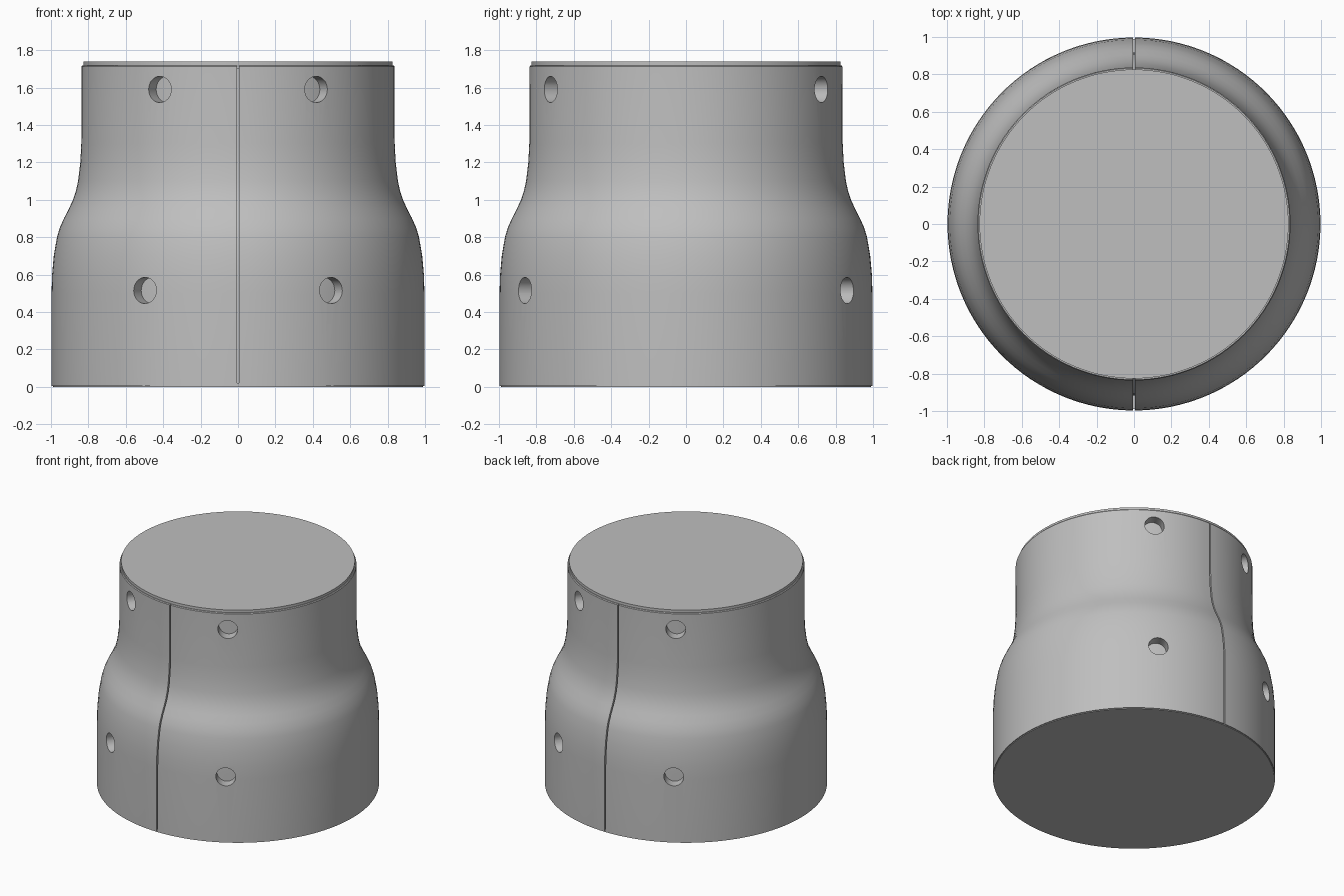
import bpy, bmesh, math
from mathutils import Matrix, Vector

cube = bpy.data.objects.get("Cube")
if cube:
    bpy.data.objects.remove(cube, do_unlink=True)

grey = bpy.data.materials.new("plain grey")
grey.use_nodes = True
COLOUR = (0.52, 0.52, 0.52, 1)
grey.diffuse_color = COLOUR
grey.node_tree.nodes["Principled BSDF"].inputs["Base Color"].default_value = COLOUR

# Outer outline of the sleeve: (radius, height)
OUTLINE = [(0.997, 0.005), (0.997, 0.5), (0.994, 0.6), (0.985, 0.7), (0.968, 0.8),
           (0.953, 0.85), (0.931, 0.9), (0.905, 0.95), (0.882, 1.0), (0.866, 1.05),
           (0.855, 1.1), (0.843, 1.2), (0.838, 1.3), (0.837, 1.712), (0.832, 1.718)]
SEAM = 0.005      # half width of the seam
WALL = 0.08       # sleeve thickness


def finish(bm, name):
    bmesh.ops.recalc_face_normals(bm, faces=bm.faces)
    mesh = bpy.data.meshes.new(name)
    bm.to_mesh(mesh)
    bm.free()
    mesh.materials.append(grey)
    obj = bpy.data.objects.new(name, mesh)
    bpy.context.collection.objects.link(obj)
    return obj


def smooth(obj):
    bpy.ops.object.select_all(action="DESELECT")
    obj.select_set(True)
    bpy.context.view_layer.objects.active = obj
    bpy.ops.object.shade_smooth_by_angle(angle=math.radians(35))


def lathe(name, profile, steps=128):
    """Closed solid of revolution with flat ends."""
    bm = bmesh.new()
    rings = [[bm.verts.new((r * math.cos(i * math.tau / steps),
                            r * math.sin(i * math.tau / steps), z))
              for i in range(steps)] for r, z in profile]
    for low, high in zip(rings, rings[1:]):
        for i in range(steps):
            j = (i + 1) % steps
            bm.faces.new((low[i], low[j], high[j], high[i]))
    bm.faces.new(rings[0])
    bm.faces.new(rings[-1])
    obj = finish(bm, name)
    smooth(obj)
    return obj


def half_sleeve(name, side, steps=64):
    """Half of the thick sleeve, stopping just short of the seam plane."""
    loop = OUTLINE + [(r - WALL - 0.01, z) for r, z in reversed(OUTLINE)]
    bm = bmesh.new()
    sections = []
    for i in range(steps + 1):
        section = []
        for r, z in loop:
            edge = math.asin(SEAM / r)
            a = -math.pi / 2 + edge + (math.pi - 2 * edge) * i / steps
            section.append(bm.verts.new((side * r * math.cos(a), r * math.sin(a), z)))
        sections.append(section)
    count = len(loop)
    for a, b in zip(sections, sections[1:]):
        for k in range(count):
            n = (k + 1) % count
            bm.faces.new((a[k], a[n], b[n], b[k]))
    bm.faces.new(sections[0])
    bm.faces.new(sections[-1])
    return finish(bm, name)


# Radial drill for the screw holes
bm = bmesh.new()
for height in (0.515, 1.59):
    for degrees in (60, 120, 240, 300):
        out = Vector((math.cos(math.radians(degrees)), math.sin(math.radians(degrees)), 0))
        turn = out.to_track_quat("Z", "Y").to_matrix().to_4x4()
        place = Matrix.Translation(out * 0.9 + Vector((0, 0, height)))
        bmesh.ops.create_cone(bm, cap_ends=True, segments=32, radius1=0.07, radius2=0.07,
                              depth=0.6, matrix=place @ turn)
drill = finish(bm, "hole_cutter")
drill.hide_render = True

# Two sleeve halves with holes
for name, side in (("left_sleeve", 1), ("right_sleeve", -1)):
    half = half_sleeve(name, side)
    cut = half.modifiers.new("holes", "BOOLEAN")
    cut.operation = "DIFFERENCE"
    cut.solver = "EXACT"
    cut.object = drill
    bpy.context.view_layer.objects.active = half
    bpy.ops.object.modifier_apply(modifier=cut.name)
    smooth(half)
bpy.data.objects.remove(drill, do_unlink=True)

# Solid core seen inside the holes and seam
lathe("core", [(r - WALL, z) for r, z in OUTLINE])

# Top lid and bottom plate
lathe("top_lid", [(0.826, 1.7), (0.826, 1.738)])
lathe("bottom_plate", [(0.99, 0), (0.99, 0.02)])
